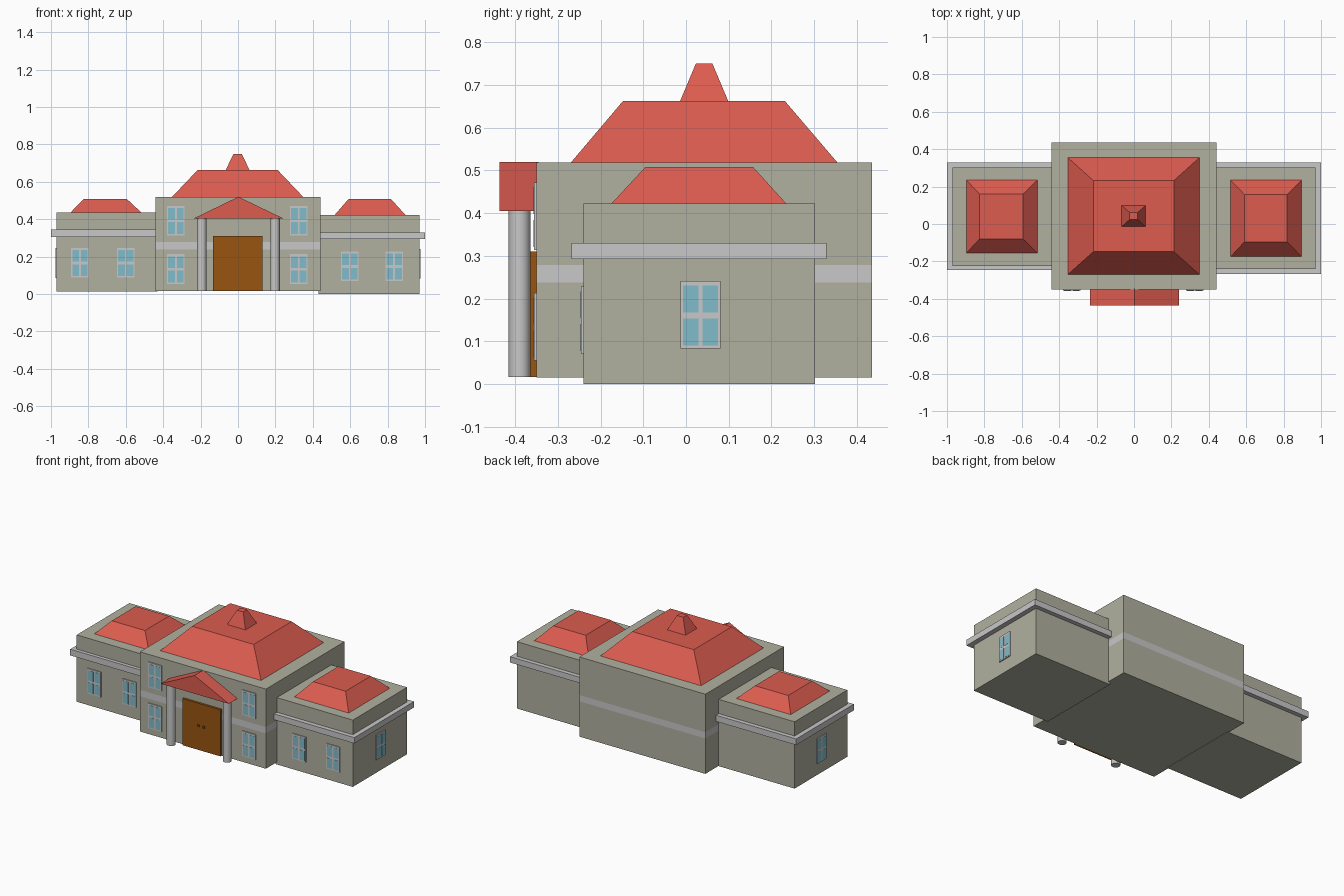
import bpy
import bmesh
from mathutils import Matrix

if "Cube" in bpy.data.objects:
    bpy.data.objects.remove(bpy.data.objects["Cube"])


def material(name, r, g, b):
    m = bpy.data.materials.new(name)
    m.use_nodes = True
    m.diffuse_color = (r, g, b, 1)
    m.node_tree.nodes["Principled BSDF"].inputs["Base Color"].default_value = (r, g, b, 1)
    return m


WALL = material("stone wall", 0.434, 0.434, 0.352)
TRIM = material("light grey trim", 0.578, 0.578, 0.578)
ROOF = material("red roof", 0.716, 0.107, 0.08)
GLASS = material("blue glass", 0.223, 0.503, 0.604)
DOOR = material("brown door", 0.314, 0.089, 0.005)


def finish(name, bm, *mats):
    bmesh.ops.recalc_face_normals(bm, faces=bm.faces)
    mesh = bpy.data.meshes.new(name)
    bm.to_mesh(mesh)
    bm.free()
    for m in mats:
        mesh.materials.append(m)
    obj = bpy.data.objects.new(name, mesh)
    bpy.context.collection.objects.link(obj)
    return obj


def add_frustum(bm, base, top, z0, z1, mat=0):
    """Solid between two rectangles (x0, x1, y0, y1) at heights z0 and z1."""
    rings = []
    for (x0, x1, y0, y1), z in ((base, z0), (top, z1)):
        corners = ((x0, y0), (x1, y0), (x1, y1), (x0, y1))
        rings.append([bm.verts.new((x, y, z)) for x, y in corners])
    lower, upper = rings
    faces = [bm.faces.new(lower[::-1]), bm.faces.new(upper)]
    for i in range(4):
        j = (i + 1) % 4
        faces.append(bm.faces.new((lower[i], lower[j], upper[j], upper[i])))
    for f in faces:
        f.material_index = mat


def frustum(name, base, top, z0, z1, mat):
    bm = bmesh.new()
    add_frustum(bm, base, top, z0, z1)
    bmesh.ops.remove_doubles(bm, verts=bm.verts, dist=0.0001)
    return finish(name, bm, mat)


def box(name, rect, z0, z1, mat):
    return frustum(name, rect, rect, z0, z1, mat)


# Four-pane window: built facing -y, its back on the wall at the given centre
def window(name, centre, turn=0):
    w, h, depth = 0.047, 0.079, 0.006
    bm = bmesh.new()
    frame = (-w, w, -depth, 0.002)
    add_frustum(bm, frame, frame, -h, h)
    for x in (-0.041, 0.005):
        for z0, z1 in ((-0.072, -0.009), (0.005, 0.068)):
            pane = (x, x + 0.036, -depth - 0.001, -depth + 0.001)
            add_frustum(bm, pane, pane, z0, z1, 1)
    obj = finish(name, bm, TRIM, GLASS)
    obj.matrix_world = Matrix.Translation(centre) @ Matrix.Rotation(turn, 4, "Z")


# Main block with a flush band running round it
bm = bmesh.new()
block = (-0.44, 0.44, -0.35, 0.435)
add_frustum(bm, block, block, 0.015, 0.518)
for z in (0.238, 0.278):
    bmesh.ops.bisect_plane(bm, geom=bm.verts[:] + bm.edges[:] + bm.faces[:],
                           plane_co=(0, 0, z), plane_no=(0, 0, 1))
for f in bm.faces:
    if 0.24 < f.calc_center_median().z < 0.277 and abs(f.normal.z) < 0.5:
        f.material_index = 1
finish("main_block", bm, WALL, TRIM)

# Main roof and its cupola
frustum("main_roof", (-0.354, 0.35, -0.27, 0.355), (-0.217, 0.213, -0.148, 0.232),
        0.518, 0.662, ROOF)
frustum("cupola", (-0.066, 0.062, -0.014, 0.099), (-0.024, 0.02, 0.023, 0.062),
        0.662, 0.75, ROOF)

# Wings: walls, ledge and hipped roof
box("left_wing", (0.43, 0.97, -0.24, 0.302), 0, 0.422, WALL)
box("left_ledge", (0.43, 1.0, -0.268, 0.329), 0.293, 0.33, TRIM)
frustum("left_roof", (0.516, 0.896, -0.175, 0.235), (0.591, 0.818, -0.095, 0.157),
        0.422, 0.508, ROOF)
box("right_wing", (-0.97, -0.43, -0.224, 0.302), 0.013, 0.435, WALL)
box("right_ledge", (-1.0, -0.43, -0.246, 0.329), 0.306, 0.345, TRIM)
frustum("right_roof", (-0.896, -0.516, -0.155, 0.235), (-0.826, -0.594, -0.08, 0.16),
        0.435, 0.508, ROOF)

# Portico roof and columns
frustum("portico_roof", (-0.235, 0.241, -0.437, -0.345), (0.002, 0.002, -0.437, -0.345),
        0.405, 0.52, ROOF)
for side, x in (("left", 0.198), ("right", -0.194)):
    bpy.ops.mesh.primitive_cylinder_add(vertices=32, radius=0.0255, depth=0.392,
                                        location=(x, -0.39, 0.212))
    column = bpy.context.object
    column.name = side + "_column"
    column.data.materials.append(TRIM)
    bpy.ops.object.shade_smooth_by_angle()

# Door with two small knobs
box("door", (-0.134, 0.132, -0.364, -0.345), 0.016, 0.31, DOOR)
for side, x in (("left", 0.017), ("right", -0.02)):
    box(side + "_knob", (x - 0.006, x + 0.006, -0.371, -0.36), 0.164, 0.177, DOOR)

# Windows on the main front
for side, x in (("left", 0.325), ("right", -0.332)):
    window(side + "_upper_window", (x, -0.35, 0.393))
    window(side + "_lower_window", (x, -0.35, 0.134))

# Windows on the wings
for name, x in (("inner", 0.598), ("outer", 0.835)):
    window("left_wing_" + name + "_window", (x, -0.24, 0.149))
for name, x in (("inner", -0.6), ("outer", -0.845)):
    window("right_wing_" + name + "_window", (x, -0.224, 0.168))
QUARTER = 1.5708
window("left_end_window", (0.97, 0.034, 0.162), QUARTER)
window("right_end_window", (-0.97, 0.036, 0.166), -QUARTER)
